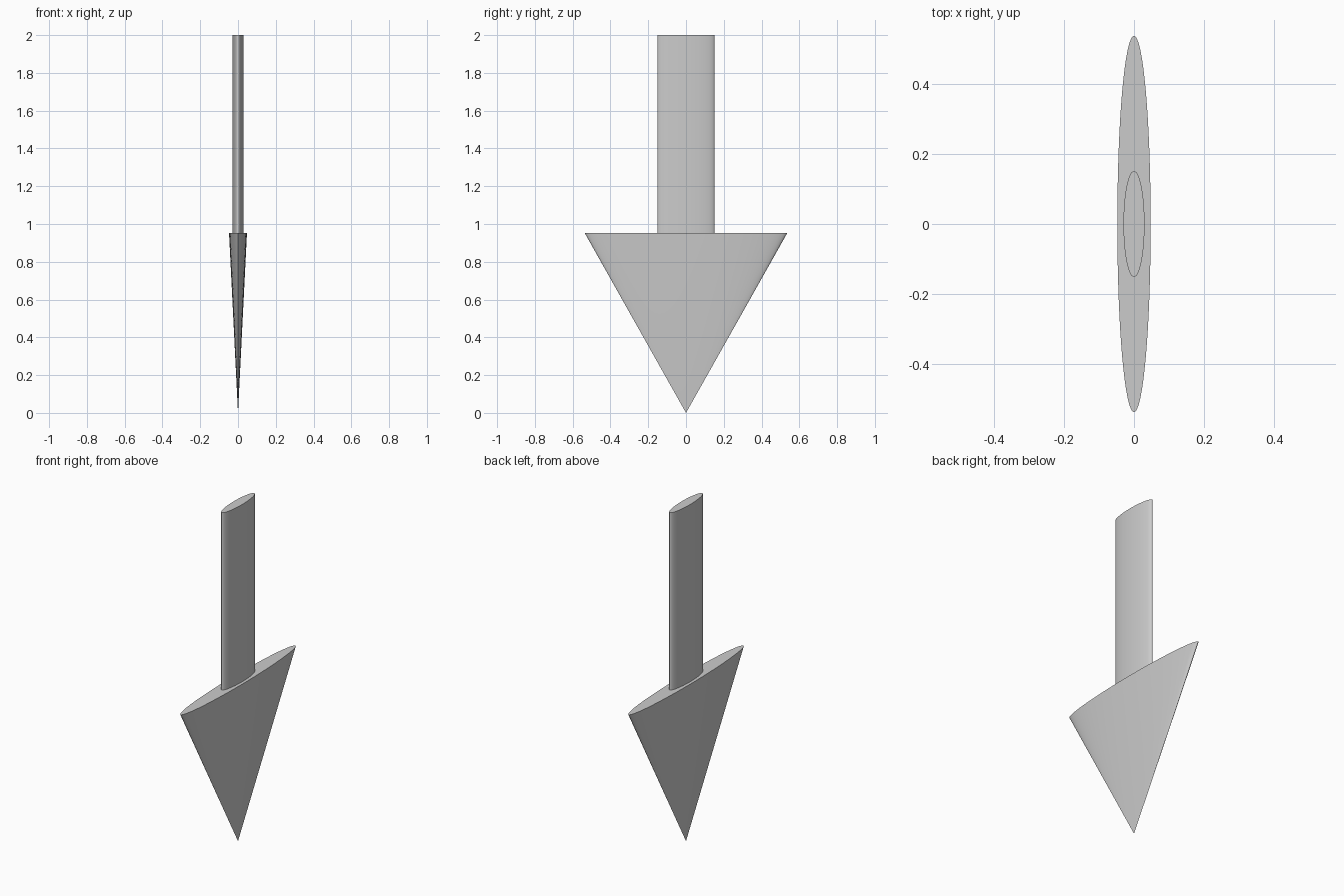
import bpy
import math

if "Cube" in bpy.data.objects:
    bpy.data.objects.remove(bpy.data.objects["Cube"])


def elliptical_cone(name, r_bottom, r_top, z_bottom, z_top, flatten):
    """Round primitive along z, squashed in x to an elliptical section."""
    bpy.ops.mesh.primitive_cone_add(
        vertices=64, radius1=r_bottom, radius2=r_top,
        depth=z_top - z_bottom, location=(0, 0, (z_bottom + z_top) / 2))
    obj = bpy.context.object
    obj.name = name
    obj.scale.x = flatten
    bpy.ops.object.transform_apply(location=False, rotation=False, scale=True)
    bpy.ops.object.shade_smooth_by_angle(angle=math.radians(40))
    return obj


JOIN_Z = 0.952

# Pointed head, tip on the ground
elliptical_cone("arrow_head", 0.0, 0.536, 0.0, JOIN_Z, 0.0475 / 0.536)

# Flattened shaft standing on the head
elliptical_cone("arrow_shaft", 0.151, 0.151, JOIN_Z, 2.0, 0.03 / 0.151)
